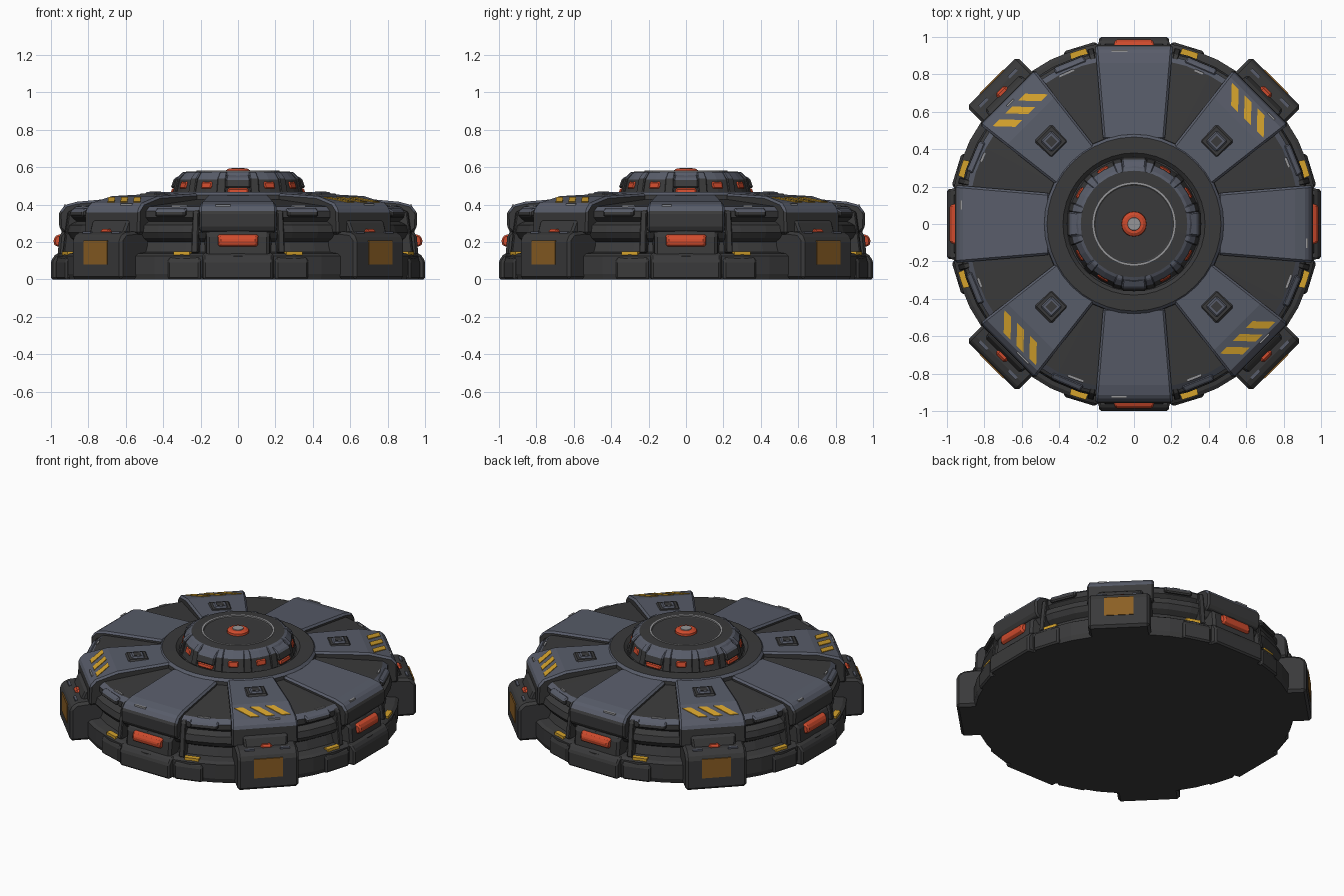
import bpy, bmesh, math, random
from mathutils import Vector

if "Cube" in bpy.data.objects:
    bpy.data.objects.remove(bpy.data.objects["Cube"])

random.seed(4)


def material(name, rgb):
    m = bpy.data.materials.new(name)
    m.diffuse_color = (*rgb, 1)
    m.use_nodes = True
    m.node_tree.nodes["Principled BSDF"].inputs["Base Color"].default_value = m.diffuse_color
    return m


DARK = material("dark grey", (0.042, 0.042, 0.043))
BLUE = material("blue grey", (0.098, 0.108, 0.142))
RED = material("signal red", (0.62, 0.07, 0.026))
YELLOW = material("hazard yellow", (0.66, 0.36, 0.025))
BROWN = material("amber brown", (0.26, 0.115, 0.018))
SILVER = material("worn silver", (0.3, 0.3, 0.31))

CARDINAL = [0, 90, 180, 270]
DIAGONAL = [45, 135, 225, 315]


def finish(bm, name, mats, rule, angles):
    """Colour the faces by rule(centre, normal) and place one copy per angle."""
    bmesh.ops.recalc_face_normals(bm, faces=bm.faces[:])
    if rule:
        for f in bm.faces:
            f.material_index = rule(f.calc_center_median(), f.normal)
    mesh = bpy.data.meshes.new(name)
    bm.to_mesh(mesh)
    bm.free()
    for m in mats:
        mesh.materials.append(m)
    for i, a in enumerate(angles):
        ob = bpy.data.objects.new(name if len(angles) == 1 else f"{name}_{i + 1}", mesh)
        ob.rotation_euler.z = math.radians(a)
        bpy.context.collection.objects.link(ob)


def prism(name, profile, w0, w1, mats, angles, bevel=0.0, rule=None, shift=0.0, skew=0.0):
    """Radial (u, z) profile made wide sideways: half width w0 inside to w1 outside."""
    bm = bmesh.new()
    lo, hi = min(p[0] for p in profile), max(p[0] for p in profile)
    sides = []
    for s in (-1, 1):
        ring = []
        for u, z in profile:
            t = (u - lo) / (hi - lo)
            ring.append(bm.verts.new((u, shift + skew * (t - 0.5) + s * (w0 + (w1 - w0) * t), z)))
        sides.append(ring)
    n = len(profile)
    for ring in sides:
        bm.faces.new(ring)
    for i in range(n):
        j = (i + 1) % n
        bm.faces.new((sides[0][i], sides[0][j], sides[1][j], sides[1][i]))
    bmesh.ops.recalc_face_normals(bm, faces=bm.faces[:])
    if bevel:
        sharp = [e for e in bm.edges if e.calc_face_angle(0) > 0.6]
        bmesh.ops.bevel(bm, geom=sharp, offset=bevel, segments=1, affect='EDGES', clamp_overlap=True)
    finish(bm, name, mats, rule, angles)


def box(u0, u1, z0, z1):
    return [(u0, z0), (u1, z0), (u1, z1), (u0, z1)]


def lathe(name, profile, segs, mats, rule=None):
    """Spin an (r, z) profile round the z axis."""
    bm = bmesh.new()
    verts = [bm.verts.new((r, 0, z)) for r, z in profile]
    edges = [bm.edges.new(p) for p in zip(verts, verts[1:])]
    bmesh.ops.spin(bm, geom=verts + edges, cent=(0, 0, 0), axis=(0, 0, 1),
                   angle=math.tau, steps=segs, use_duplicate=False)
    bmesh.ops.remove_doubles(bm, verts=bm.verts[:], dist=1e-4)
    finish(bm, name, mats, rule, [0])


# Round hull with a base ledge, a raised rib and a sloping deck
lathe("hull", [(0, 0), (0.975, 0), (0.985, 0.03), (0.985, 0.125), (0.965, 0.138), (0.91, 0.145),
               (0.89, 0.20), (0.925, 0.22), (0.945, 0.25), (0.935, 0.29), (0.895, 0.31),
               (0.92, 0.33), (0.92, 0.365), (0.89, 0.39), (0.45, 0.43), (0, 0.43)], 40,
      [DARK, BLUE], lambda c, n: int(0.365 < c.z < 0.39 and n.z > 0.3))

# Collar around the turret
lathe("collar", [(0.485, 0.40), (0.48, 0.45), (0.465, 0.466), (0.38, 0.468), (0.36, 0.45), (0, 0.45)],
      40, [DARK, BLUE], lambda c, n: int(math.hypot(c.x, c.y) > 0.468 and c.z > 0.45))

# Turret with a blue shoulder and a shallow sunken top
lathe("turret", [(0.355, 0.44), (0.345, 0.47), (0.328, 0.535), (0.30, 0.568), (0.285, 0.575),
                 (0.22, 0.578), (0.205, 0.568), (0, 0.568)], 36, [DARK, BLUE],
      lambda c, n: int(0.535 < c.z < 0.574 and 0.284 < math.hypot(c.x, c.y)))
lathe("turret_top_ring", [(0.222, 0.574), (0.222, 0.581), (0.211, 0.581), (0.211, 0.568)], 48, [SILVER])
lathe("top_button", [(0.068, 0.56), (0.066, 0.582), (0.05, 0.592), (0, 0.592)], 20, [RED])
lathe("button_centre", [(0.036, 0.59), (0.034, 0.596), (0, 0.596)], 14, [SILVER])

# Lamps and dividing ribs around the turret
lean = [(0.31, 0.485), (0.346, 0.485), (0.336, 0.522), (0.31, 0.522)]
prism("turret_lamp", lean, 0.032, 0.032, [RED],
      [a for a in range(0, 360, 30) if a % 90], 0.006)
prism("turret_main_lamp", [(0.32, 0.458), (0.362, 0.458), (0.352, 0.488), (0.32, 0.488)],
      0.055, 0.055, [RED], CARDINAL, 0.008)
prism("turret_main_lamp_hood", [(0.29, 0.488), (0.36, 0.488), (0.342, 0.54), (0.29, 0.566)],
      0.06, 0.068, [DARK, BLUE], CARDINAL, 0.008, lambda c, n: int(n.z > 0.4))
prism("turret_rib", [(0.28, 0.45), (0.357, 0.45), (0.337, 0.54), (0.305, 0.572), (0.28, 0.576)],
      0.018, 0.026, [DARK, BLUE], range(15, 360, 30), 0.005, lambda c, n: int(n.z > 0.5))

# Deck armour plates: blue on top, dark on the outer wall
top_blue = lambda c, n: int(c.z > 0.365 and n.z > 0.12)
prism("cardinal_armour", [(0.45, 0.39), (0.45, 0.452), (0.86, 0.415), (0.925, 0.398), (0.95, 0.365),
                          (0.958, 0.35), (0.955, 0.27), (0.93, 0.25), (0.85, 0.25), (0.85, 0.36)],
      0.165, 0.208, [DARK, BLUE], CARDINAL, 0.012, top_blue)
prism("diagonal_armour", [(0.44, 0.39), (0.44, 0.46), (0.78, 0.445), (0.92, 0.408), (0.955, 0.37),
                          (0.96, 0.24), (0.85, 0.24), (0.85, 0.36)],
      0.145, 0.208, [DARK, BLUE], DIAGONAL, 0.012, top_blue)

# Hazard stripes lying on the diagonal plates' slope
for k in (-1, 0, 1):
    prism(f"hazard_stripe_{'abc'[k + 1]}", [(0.815, 0.43), (0.905, 0.406), (0.905, 0.416), (0.815, 0.4405)],
          0.026, 0.026, [YELLOW], DIAGONAL, 0, None, k * 0.097, 0.085)

# Square hatch on each diagonal plate
prism("hatch_base", box(0.555, 0.695, 0.43, 0.459), 0.07, 0.07, [DARK], DIAGONAL, 0.018)
prism("hatch_cover", box(0.582, 0.668, 0.44, 0.467), 0.043, 0.043, [BLUE], DIAGONAL, 0.01)
prism("hatch_socket", box(0.603, 0.647, 0.45, 0.469), 0.022, 0.022, [DARK], DIAGONAL)

# Heavy feet on the diagonals
prism("foot", [(0.86, 0), (1.075, 0), (1.075, 0.215), (1.04, 0.25), (0.95, 0.258), (0.86, 0.258)],
      0.19, 0.19, [DARK], DIAGONAL, 0.016)
prism("foot_brace", [(0.9, 0.24), (1.0, 0.24), (0.97, 0.31), (0.9, 0.33)], 0.15, 0.13, [DARK], DIAGONAL, 0.01)
prism("foot_panel", box(1.07, 1.079, 0.08, 0.207), 0.09, 0.09, [BROWN], DIAGONAL)
prism("foot_lamp", box(0.965, 1.015, 0.235, 0.268), 0.036, 0.036, [RED], DIAGONAL, 0.012)
for s in (-1, 1):
    side = "left" if s < 0 else "right"
    prism(f"foot_worn_edge_{side}", box(1.02, 1.036, 0.245, 0.256), 0.03, 0.03, [BLUE],
          DIAGONAL, 0, None, s * 0.11)

# Cardinal housings with a wide red lamp
prism("base_block", [(0.88, 0), (1.0, 0), (1.0, 0.1), (0.975, 0.135), (0.88, 0.145)],
      0.2, 0.185, [DARK], CARDINAL, 0.01)
prism("lamp_housing", [(0.86, 0.12), (0.965, 0.12), (0.955, 0.24), (0.93, 0.262), (0.86, 0.262)],
      0.18, 0.165, [DARK], CARDINAL, 0.014)
prism("side_lamp", [(0.93, 0.175), (0.975, 0.175), (0.988, 0.195), (0.982, 0.225), (0.965, 0.24), (0.93, 0.24)],
      0.115, 0.1, [RED], CARDINAL, 0.01)

# Base wings beside the housings, with yellow marks on the ledge
prism("base_wing", [(0.9, 0), (0.992, 0), (0.992, 0.1), (0.97, 0.128), (0.9, 0.135)], 0.1, 0.09, [DARK],
      [a + s * 17 for a in CARDINAL for s in (-1, 1)], 0.01)
prism("ledge_mark", box(0.94, 0.974, 0.13, 0.149), 0.048, 0.045, [YELLOW],
      [a + s * 18 for a in CARDINAL for s in (-1, 1)])

# Struts and short bars in the gaps between the armour plates
prism("gap_strut", [(0.88, 0.14), (0.965, 0.14), (0.95, 0.26), (0.935, 0.36), (0.88, 0.385)],
      0.014, 0.018, [DARK], [a + s * 14 for a in CARDINAL for s in (-1, 1)], 0.005)
prism("gap_bar", [(0.9, 0.335), (0.937, 0.335), (0.932, 0.368), (0.9, 0.385)],
      0.09, 0.085, [DARK, BLUE], range(22, 382, 45), 0.008, lambda c, n: int(n.z > 0.4))

# Scattered bare-metal wear on plate lips and deck edges
for i, a in enumerate(range(0, 360, 45)):
    h = random.uniform(0.02, 0.045)
    u, z = (0.925, 0.394) if a % 90 == 0 else (0.925, 0.4)
    prism(f"plate_wear_{i + 1}", box(u - 0.006, u + 0.006, z - 0.01, z + 0.006), h, h,
          [SILVER], [a], 0, None, random.uniform(-0.13, 0.13))
    prism(f"deck_wear_{i + 1}", box(0.878, 0.89, 0.38, 0.397), h, h,
          [SILVER], [a + 22.5 + random.uniform(-3, 3)])
